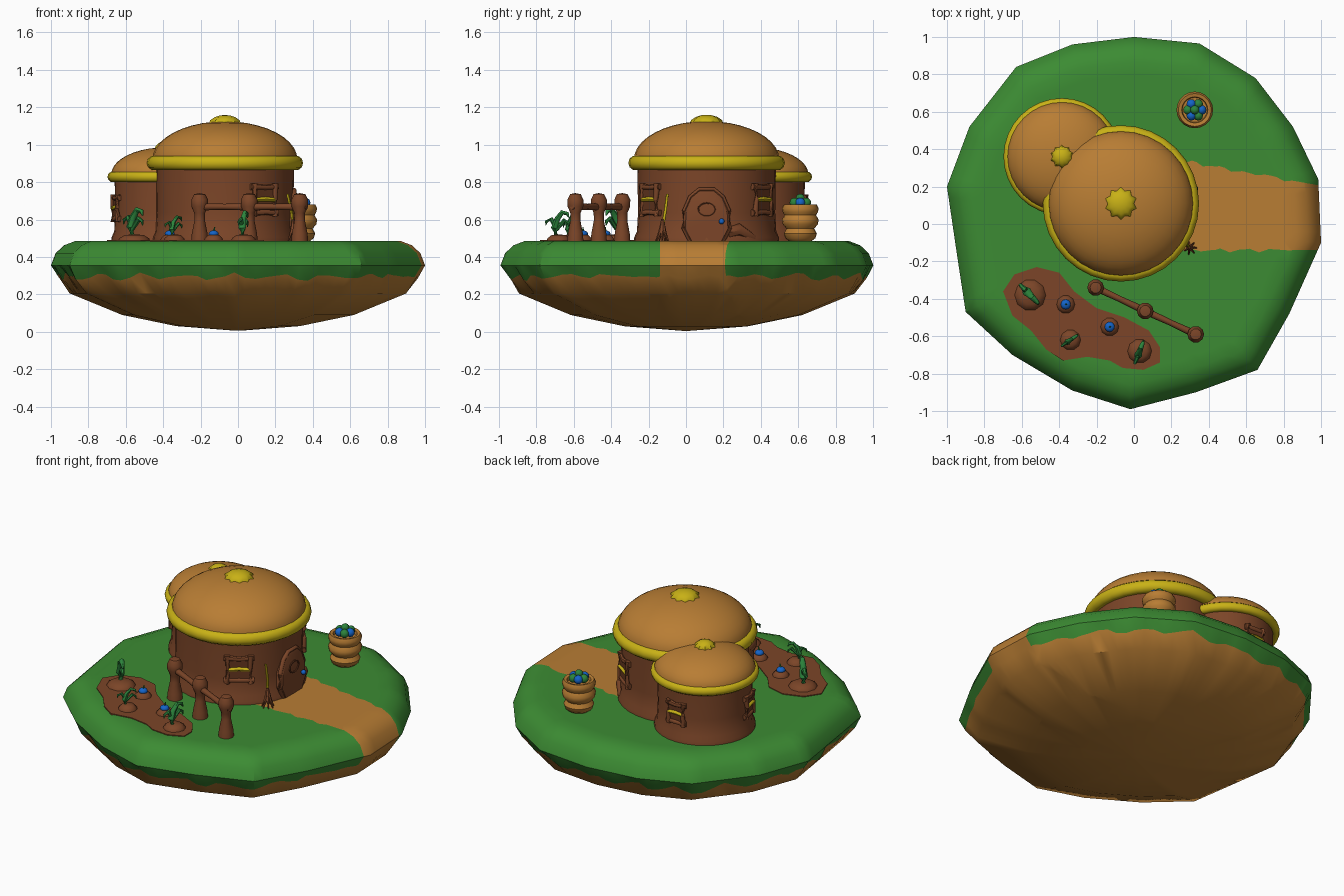
import bpy, bmesh, math, random
from mathutils import Vector, Matrix

random.seed(4)
if "Cube" in bpy.data.objects:
    bpy.data.objects.remove(bpy.data.objects["Cube"])
GROUND = 0.485


def material(name, *rgb):
    m = bpy.data.materials.new(name)
    m.use_nodes = True
    m.diffuse_color = (*rgb, 1)
    m.node_tree.nodes["Principled BSDF"].inputs["Base Color"].default_value = (*rgb, 1)
    return m


GRASS = material("grass green", .045, .26, .033)
CLAY = material("clay orange brown", .48, .205, .034)
WOOD = material("wood brown", .2, .06, .021)
SHADE = material("dark wood brown", .13, .038, .014)
YELLOW = material("straw yellow", .58, .44, .008)
LEAF = material("leaf green", .025, .23, .045)
BLUE = material("berry blue", .007, .127, .58)


def finish(name, bm, *mats, angle=45):
    bmesh.ops.recalc_face_normals(bm, faces=bm.faces)
    mesh = bpy.data.meshes.new(name)
    bm.to_mesh(mesh)
    bm.free()
    ob = bpy.data.objects.new(name, mesh)
    bpy.context.collection.objects.link(ob)
    for m in mats:
        mesh.materials.append(m)
    bpy.ops.object.select_all(action='DESELECT')
    ob.select_set(True)
    bpy.context.view_layer.objects.active = ob
    bpy.ops.object.shade_smooth_by_angle(angle=math.radians(angle))
    return ob


def skin(bm, rings, loop=False, caps=False):
    """Join equal rings of vertices with quads."""
    n = len(rings[0])
    for a, b in zip(rings, rings[1:] + rings[:1] if loop else rings[1:]):
        for i in range(n):
            j = (i + 1) % n
            bm.faces.new((a[i], a[j], b[j], b[i]))
    if caps:
        bm.faces.new(rings[0])
        bm.faces.new(rings[-1])


def lathe(name, profile, x, y, mat, n=32, loop=False, star=0):
    bm = bmesh.new()
    rings = []
    for r, z in profile:
        ring = []
        for i in range(n):
            a = math.tau * i / n
            k = 1 + star * (i % 2) * (r / profile[0][0]) ** 4
            ring.append(bm.verts.new((x + r * k * math.cos(a), y + r * k * math.sin(a), z)))
        rings.append(ring)
    skin(bm, rings, loop)
    bmesh.ops.remove_doubles(bm, verts=bm.verts, dist=1e-5)
    return finish(name, bm, mat)


def tube(name, points, radii, mat, n=8):
    """Sweep a circle of changing radius along a path."""
    bm = bmesh.new()
    pts = [Vector(p) for p in points]
    rings = []
    for i, (p, r) in enumerate(zip(pts, radii)):
        d = pts[min(i + 1, len(pts) - 1)] - pts[max(i - 1, 0)]
        q = d.to_track_quat('Z', 'Y')
        rings.append([bm.verts.new(p + q @ Vector((r * math.cos(math.tau * k / n),
                      r * math.sin(math.tau * k / n), 0))) for k in range(n)])
    skin(bm, rings, caps=True)
    return finish(name, bm, mat)


def ball(name, p, r, mat, squash=1):
    bm = bmesh.new()
    bmesh.ops.create_uvsphere(bm, u_segments=12, v_segments=8, radius=r,
                              matrix=Matrix.Translation(p) @ Matrix.Diagonal((1, 1, squash, 1)))
    return finish(name, bm, mat)


def slab(name, outline, z, thick, mat):
    bm = bmesh.new()
    skin(bm, [[bm.verts.new((x, y, h)) for x, y in outline] for h in (z, z + thick)], caps=True)
    return finish(name, bm, mat, angle=30)


# Floating island: one faceted outline scaled through a bowl-shaped profile
corners = [(0, 1), (.35, .965), (.65, .78), (.85, .52), (.985, .24), (1, -.1), (.83, -.48),
           (.66, -.78), (.33, -.9), (-.02, -.99), (-.33, -.89), (-.65, -.7), (-.9, -.47),
           (-.95, -.14), (-1, .2), (-.88, .52), (-.63, .84), (-.33, .96)]
outline = []
for a, b in zip(corners, corners[1:] + corners[:1]):
    outline += [Vector(a).lerp(Vector(b), t / 6) for t in range(6)]
profile = [(.02, .006), (.33, .03), (.62, .09), (.9, .205), (.965, .295), (1, .355), (.975, .42),
           (.93, .462), (.87, GROUND)] + [(k / 20, GROUND) for k in range(16, 1, -1)]
EDGE = 4
bm = bmesh.new()
rings = []
for k, (s, z) in enumerate(profile):
    ring = []
    for i, p in enumerate(outline):
        jag = .012 * math.sin(i * 1.3) + random.uniform(-.012, .012) if k == EDGE else 0
        ring.append(bm.verts.new((p.x * s, p.y * s, z + jag)))
    rings.append(ring)
skin(bm, rings, caps=True)
first_green = EDGE * len(outline)
for i, f in enumerate(bm.faces):
    f.material_index = 0 if i >= first_green else 1
bm.faces.ensure_lookup_table()
bm.faces[-2].material_index = 1
# Dirt path cut into the grass on the door side
sides = [(Vector((.3, .33, 0)), Vector((.12, .67, 0))), (Vector((.3, -.14, 0)), Vector((0, -1, 0)))]
for co, no in sides:
    bmesh.ops.bisect_plane(bm, geom=bm.verts[:] + bm.edges[:] + bm.faces[:], dist=1e-5,
                           plane_co=co, plane_no=no)
for f in bm.faces:
    c = f.calc_center_median()
    if c.x > .17 and all((c - co).dot(no) < 0 for co, no in sides):
        f.material_index = 1
for v in bm.verts:
    if v.co.z > GROUND - .001 and .2 < v.co.x < .84:
        v.co.y += .008 * math.sin(v.co.x * 45) + .005 * math.sin(v.co.x * 83)
finish("island", bm, GRASS, CLAY, angle=35)


# Round houses: wall, rolled straw eave, domed roof and star-shaped cap
def house(name, x, y, r, eave_z, rise, eave_r, cap_r):
    lathe(name + "_wall", [(r + .018, GROUND - .01), (r + .016, GROUND + .02), (r + .002, GROUND + .05),
          (r - .004, GROUND + .15), (r, eave_z)], x, y, WOOD)
    lathe(name + "_eave", [(r + .012 + eave_r * math.cos(t * math.tau / 10),
          eave_z + eave_r * 1.08 * math.sin(t * math.tau / 10)) for t in range(10)], x, y, YELLOW, loop=True)
    base, R = eave_z + eave_r * .5, r + .018
    lathe(name + "_roof", [(R * math.cos(t * math.pi / 20), base + rise * math.sin(t * math.pi / 20))
          for t in range(11)], x, y, CLAY)
    top = base + rise
    lathe(name + "_roof_cap", [(cap_r, top - .014), (cap_r * .95, top + .006), (cap_r * .75, top + .022),
          (cap_r * .4, top + .031), (0, top + .034)], x, y, YELLOW, n=20, star=.25)


HX, HY, HR = -.07, .11, .37
SX, SY, SR = -.385, .36, .275
house("main_house", HX, HY, HR, .902, .205, .036, .072)
house("small_house", SX, SY, SR, .828, .145, .026, .052)


# Log-framed windows with a straw crossbar
def window(name, x, y, r, degrees, z, w, h):
    a = math.radians(degrees)
    out, side = Vector((math.cos(a), math.sin(a), 0)), Vector((-math.sin(a), math.cos(a), 0))

    def at(u, v, d=.006):
        return Vector((x, y, z + v)) + out * (r + d) + side * u

    bm = bmesh.new()
    bmesh.ops.create_cube(bm, size=1, matrix=Matrix.Translation(at(0, 0, .002))
                          @ Matrix.Rotation(a, 4, 'Z') @ Matrix.Diagonal((.009, w, h, 1)))
    finish(name + "_pane", bm, SHADE)
    for s in (-1, 1):
        u, v = s * w / 2, s * h / 2
        tube(name + "_post", [at(u, -h * .62, 0), at(u * .95, 0), at(u, h * .62, 0)], [.017, .012, .018], WOOD)
        tube(name + "_beam", [at(-w * .64, v, -.008), at(0, v * .95), at(w * .64, v, -.008)],
             [.018, .013, .017], WOOD)
    tube(name + "_crossbar", [at(-w / 2, 0), at(0, .004), at(w / 2, 0)], [.011, .013, .011], YELLOW)


for i, d in enumerate((-55, 54)):
    window("main_window_%d" % i, HX, HY, HR, d, .705, .135, .14)
for i, d in enumerate((88, 193)):
    window("small_window_%d" % i, SX, SY, SR, d, .66, .105, .115)

# Door: rounded plank slab with a raised frame, round peephole and knob
arch = [(-.085, 0), (-.122, .07), (-.118, .16), (-.085, .235), (-.04, .272), (.04, .272),
        (.085, .235), (.118, .16), (.122, .07), (.085, 0)]
bm = bmesh.new()
skin(bm, [[bm.verts.new((x, HY + u * s, GROUND + v * s)) for u, v in arch]
          for x, s in ((.2, 1), (.308, 1), (.316, .93))], caps=True)
finish("door", bm, WOOD, angle=30)
tube("door_frame", [(.3, HY + u, GROUND + v) for u, v in arch], [.013] * len(arch), WOOD)
hole = [(.317, HY + .045 * math.cos(t * math.tau / 16), .655 + .035 * math.sin(t * math.tau / 16))
        for t in range(17)]
tube("door_peephole_rim", hole, [.006] * len(hole), SHADE, n=6)
ball("door_knob", (.328, HY + .08, .59), .015, BLUE)
tube("door_root", [(.27, .22, .53), (.255, .28, .545), (.2, .36, .5)], [.035, .035, .02], WOOD)

# Broom leaning by the door
tube("broom_handle", [(.295, -.125, .56), (.285, -.11, .65), (.265, -.1, .735)], [.008, .008, .007], YELLOW)
for i in range(7):
    a = math.tau * i / 7
    tube("broom_bristle", [(.295, -.125, .6), (.298 + .012 * math.cos(a), -.126 + .012 * math.sin(a), .54),
         (.3 + .035 * math.cos(a), -.128 + .035 * math.sin(a), GROUND)], [.008, .009, .003], WOOD, n=5)

# Fence: three knobbed posts and two rails
posts = [Vector((-.205, -.34, 0)), Vector((.06, -.465, 0)), Vector((.33, -.59, 0))]
shape = [(.045, 0), (.042, .04), (.028, .11), (.029, .15), (.044, .185), (.045, .22), (.03, .25), (0, .256)]
for p in posts:
    lathe("fence_post", [(r, GROUND + h) for r, h in shape], p.x, p.y, WOOD, n=10)
up = Vector((0, 0, .668))
for a, b in zip(posts, posts[1:]):
    ends = [a.lerp(b, t) + up for t in (-.14, 0, .5, 1, 1.14)]
    tube("fence_rail", ends, [.014, .02, .016, .02, .014], WOOD)

# Garden bed with soil mounds
bed = [(-.7, -.36), (-.64, -.27), (-.52, -.23), (-.4, -.26), (-.32, -.36), (-.2, -.45), (-.05, -.5),
       (.08, -.57), (.14, -.66), (.14, -.74), (.05, -.78), (-.06, -.77), (-.13, -.73), (-.25, -.71),
       (-.38, -.73), (-.47, -.67), (-.55, -.57), (-.65, -.49)]
slab("garden_bed", bed, GROUND - .003, .008, WOOD)


def mound(x, y, r):
    lathe("soil_mound", [(r, GROUND), (r * .95, GROUND + .014), (r * .6, GROUND + .032),
          (0, GROUND + .036)], x, y, WOOD, n=10)


def sprout(x, y, height, thick, turn):
    """Thick curling stalk with drooping leaves."""
    c, s = math.cos(turn), math.sin(turn)

    def at(d, h):
        return (x + d * c * height, y + d * s * height, GROUND + .02 + h * height)

    tube("plant_stalk", [at(-.1, 0), at(-.16, .35), at(-.05, .7), at(.15, .95), at(.36, .9), at(.42, .75)],
         [thick, thick * 1.05, thick * .8, thick * .65, thick * .5, thick * .15], LEAF)
    for d, h in ((-.5, .6), (.4, .55)):
        tube("plant_leaf", [at(-.1, h * .5), at(d * .6, h + .1), at(d, h), at(d * 1.05, h - .15)],
             [thick * .5, thick * .6, thick * .4, thick * .1], LEAF, n=6)


for x, y, r, h, t, turn in ((-.555, -.38, .085, .155, .024, -.8), (-.34, -.62, .056, .115, .015, .6),
                            (.03, -.68, .066, .14, .02, 1.2)):
    mound(x, y, r)
    sprout(x, y, h, t, turn)
for x, y in ((-.365, -.43), (-.13, -.55)):
    mound(x, y, .05)
    ball("berry", (x, y, GROUND + .038), .027, BLUE, .7)
    tube("berry_stem", [(x, y, GROUND + .05), (x + .006, y, GROUND + .075)], [.006, .003], LEAF, n=5)

# Ribbed clay pot filled with fruit
PX, PY = .325, .61
ribs = [(.06, 0), (.08, .015), (.088, .04), (.074, .066), (.094, .09), (.098, .115), (.084, .138), (.094, .155),
        (.098, .175), (.088, .194), (.07, .19), (.066, .17), (0, .17)]
lathe("clay_pot", [(r, GROUND + h) for r, h in ribs], PX, PY, CLAY, n=20)
for i in range(6):
    a = math.tau * i / 6
    ball("fruit", (PX + .036 * math.cos(a), PY + .036 * math.sin(a), .69), .026, (BLUE, LEAF)[i % 2])
ball("fruit_top", (PX, PY, .713), .024, LEAF)
